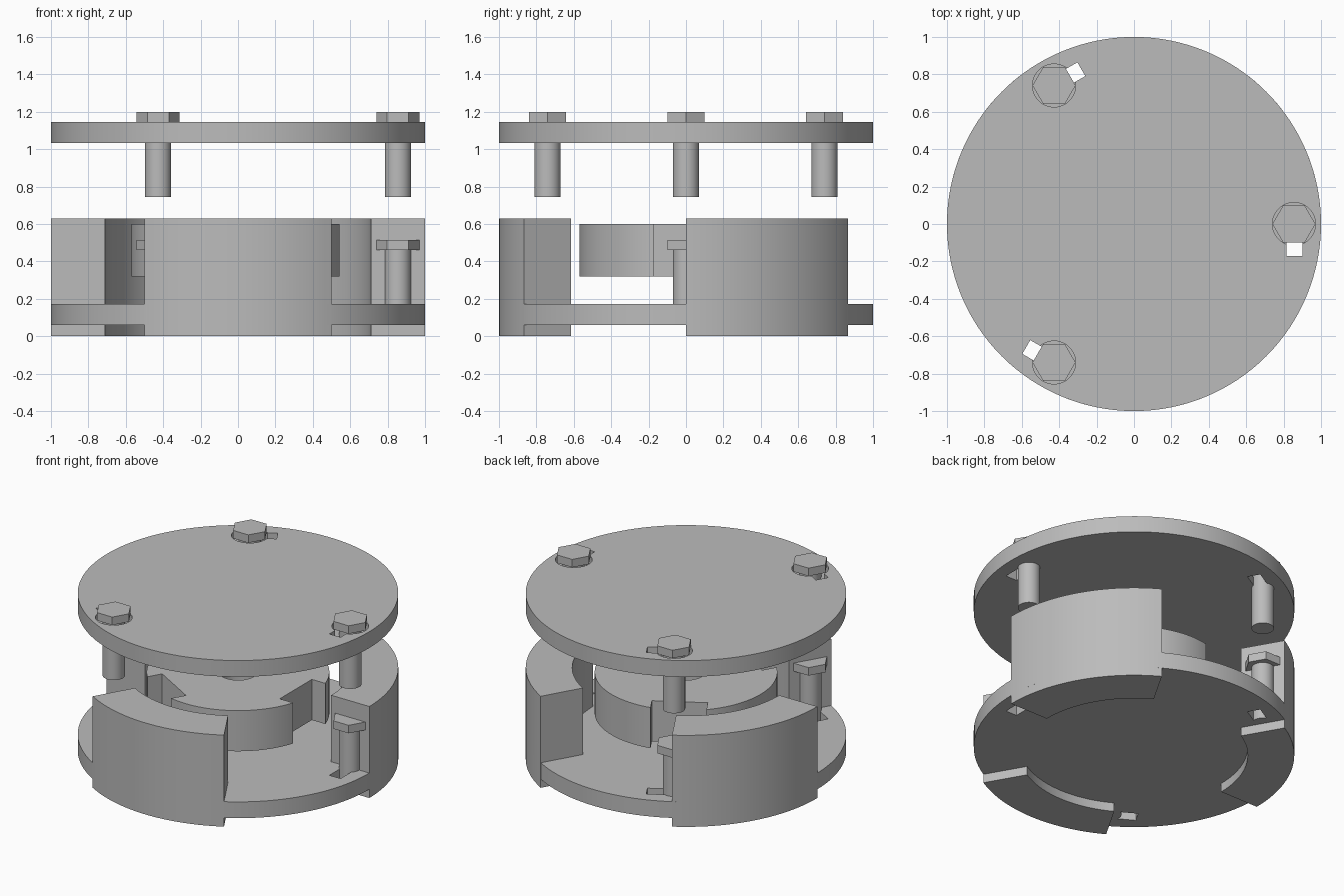
import bpy, bmesh, math
from mathutils import Matrix, Vector

if "Cube" in bpy.data.objects:
    bpy.data.objects.remove(bpy.data.objects["Cube"])

GREY = (0.5, 0.5, 0.5, 1)
metal = bpy.data.materials.new("plain grey")
metal.use_nodes = True
metal.diffuse_color = GREY
metal.node_tree.nodes["Principled BSDF"].inputs["Base Color"].default_value = GREY

BOLT_RADIUS = 0.855
ANGLES = [math.radians(a) for a in (0, 120, 240)]


def finish(name, bm):
    bmesh.ops.recalc_face_normals(bm, faces=bm.faces)
    mesh = bpy.data.meshes.new(name)
    bm.to_mesh(mesh)
    bm.free()
    obj = bpy.data.objects.new(name, mesh)
    bpy.context.collection.objects.link(obj)
    mesh.materials.append(metal)
    return obj


def add_cylinder(bm, r, z0, z1, sides, at=(0, 0), turn=0):
    place = Matrix.Translation((at[0], at[1], (z0 + z1) / 2)) @ Matrix.Rotation(turn, 4, "Z")
    bmesh.ops.create_cone(bm, cap_ends=True, segments=sides, radius1=r, radius2=r,
                          depth=z1 - z0, matrix=place)


def add_box(bm, x0, x1, y0, y1, z0, z1, turn):
    size = Matrix.Diagonal((x1 - x0, y1 - y0, z1 - z0, 1))
    centre = Matrix.Translation(((x0 + x1) / 2, (y0 + y1) / 2, (z0 + z1) / 2))
    bmesh.ops.create_cube(bm, size=1, matrix=Matrix.Rotation(turn, 4, "Z") @ centre @ size)


def add_prism(bm, outline, z0, z1):
    face = bm.faces.new([bm.verts.new((x, y, z0)) for x, y in outline])
    top = bmesh.ops.extrude_face_region(bm, geom=[face])["geom"]
    bmesh.ops.translate(bm, vec=(0, 0, z1 - z0),
                        verts=[v for v in top if isinstance(v, bmesh.types.BMVert)])


def polar(r, a):
    return r * math.cos(a), r * math.sin(a)


def arc(r, a0, a1, steps):
    return [polar(r, a0 + (a1 - a0) * i / steps) for i in range(steps + 1)]


def cut(obj, bm):
    cutter = finish("cutter", bm)
    cutter.hide_render = True
    mod = obj.modifiers.new("cut", "BOOLEAN")
    mod.operation, mod.solver, mod.object = "DIFFERENCE", "EXACT", cutter
    bpy.context.view_layer.objects.active = obj
    bpy.ops.object.modifier_apply(modifier=mod.name)
    bpy.data.objects.remove(cutter)


def smooth(obj):
    bpy.ops.object.select_all(action="DESELECT")
    obj.select_set(True)
    bpy.context.view_layer.objects.active = obj
    bpy.ops.object.shade_smooth_by_angle(angle=math.radians(30))


# Base and lid discs, with a key slot beside each bolt
def disc(name, z0, z1):
    bm = bmesh.new()
    add_cylinder(bm, 1, z0, z1, 128)
    obj = finish(name, bm)
    slots = bmesh.new()
    for a in ANGLES:
        add_box(slots, 0.815, 0.9, -0.17, 0, z0 - 0.1, z1 + 0.1, a)
    cut(obj, slots)
    return obj


base = disc("base_disc", 0.06, 0.172)
lid = disc("lid_disc", 1.033, 1.145)

# Shallow round recesses under the lid bolt heads
recesses = bmesh.new()
for a in ANGLES:
    add_cylinder(recesses, 0.115, 1.09, 1.2, 48, polar(BOLT_RADIUS, a))
cut(lid, recesses)
smooth(base)
smooth(lid)

# Three curved wall segments, each starting at a bolt
for i, a in enumerate(ANGLES):
    bm = bmesh.new()
    end = a + math.radians(60)
    add_prism(bm, arc(1, a, end, 24) + arc(0.71, end, a, 24), 0, 0.63)
    smooth(finish(f"wall_segment_{i + 1}", bm))


# Hex head bolts: one set in the base, one set in the lid
def bolt(name, angle, top):
    at = polar(BOLT_RADIUS, angle)
    bm = bmesh.new()
    add_cylinder(bm, 0.07, top - 0.455, top - 0.05, 40, at)
    add_cylinder(bm, 0.115, top - 0.055, top, 6, at, angle + math.pi / 2)
    smooth(finish(name, bm))


for i, a in enumerate(ANGLES):
    bolt(f"base_bolt_{i + 1}", a, 0.515)
    bolt(f"lid_bolt_{i + 1}", a, 1.2)

# Floating rotor: a disc with three square notches and a centre bore
half_notch = math.asin(0.175 / 0.57)
outline = []
for a in ANGLES:
    turn = Matrix.Rotation(a, 2)
    outline += [tuple(turn @ Vector((0.44, y))) for y in (-0.175, 0.175)]
    outline += arc(0.57, a + half_notch, a + math.radians(120) - half_notch, 32)
bm = bmesh.new()
add_prism(bm, outline, 0.32, 0.6)
rotor = finish("notched_rotor", bm)
bore = bmesh.new()
add_cylinder(bore, 0.12, 0.2, 0.7, 48)
cut(rotor, bore)
smooth(rotor)
